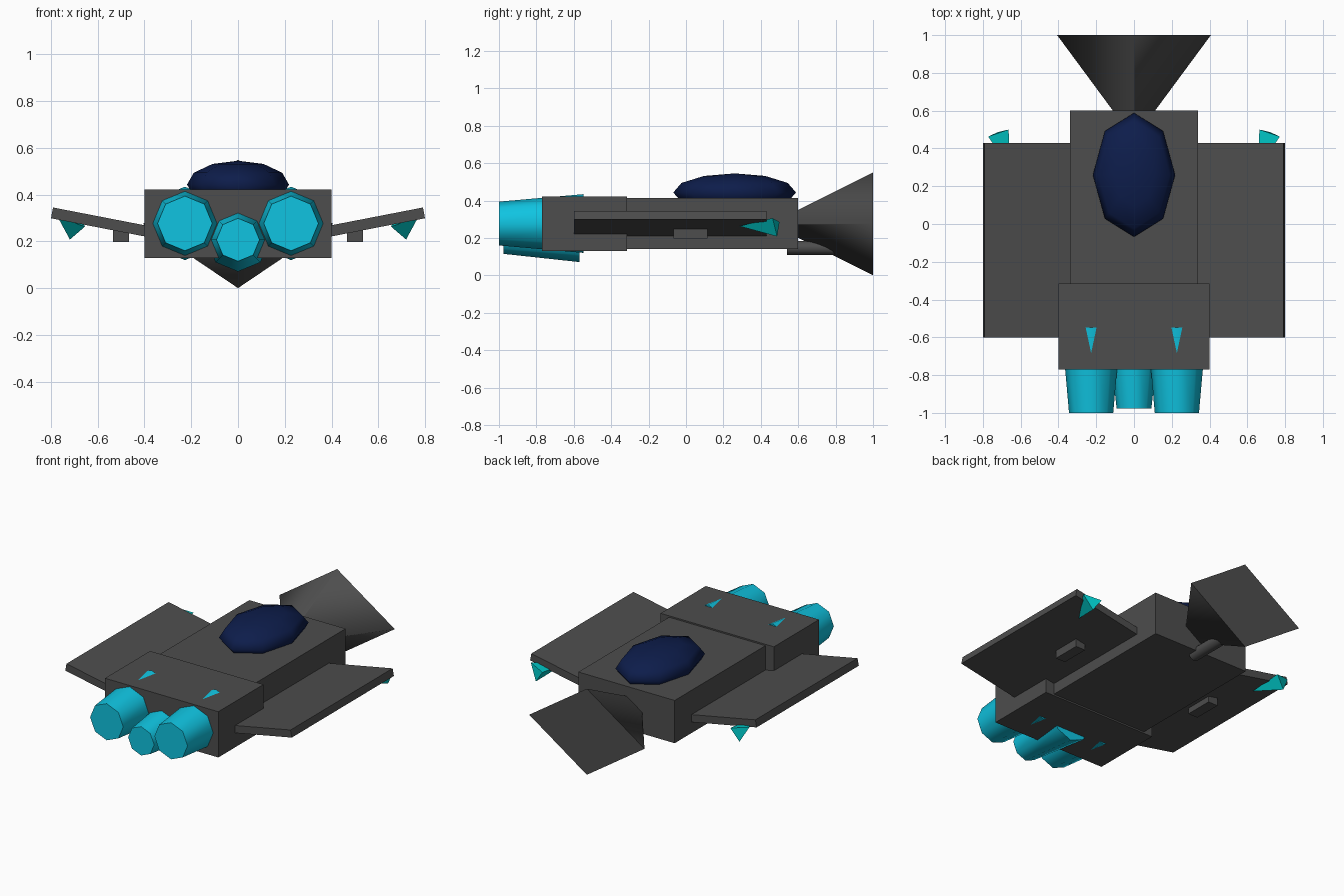
import bpy, bmesh, math
from mathutils import Matrix, Vector

if "Cube" in bpy.data.objects:
    bpy.data.objects.remove(bpy.data.objects["Cube"])


def material(name, rgb):
    m = bpy.data.materials.new(name)
    m.diffuse_color = (*rgb, 1)
    m.use_nodes = True
    m.node_tree.nodes["Principled BSDF"].inputs["Base Color"].default_value = m.diffuse_color
    return m


HULL = material("charcoal", (0.075, 0.075, 0.075))
CYAN = material("cyan", (0.005, 0.55, 0.75))
TEAL = material("teal", (0.0, 0.6, 0.6))
GLASS = material("navy_glass", (0.004, 0.012, 0.07))


def finish(name, bm, mat, smooth_if=None):
    bmesh.ops.recalc_face_normals(bm, faces=bm.faces)
    if smooth_if:
        for f in bm.faces:
            f.smooth = smooth_if(f)
    me = bpy.data.meshes.new(name)
    bm.to_mesh(me)
    bm.free()
    me.materials.append(mat)
    ob = bpy.data.objects.new(name, me)
    bpy.context.collection.objects.link(ob)
    return ob


def box(name, lo, hi, mat=HULL):
    lo, hi = Vector(lo), Vector(hi)
    bm = bmesh.new()
    bmesh.ops.create_cube(bm, size=1, matrix=Matrix.Translation((lo + hi) / 2)
                          @ Matrix.Diagonal((*(hi - lo), 1)))
    return finish(name, bm, mat)


def frustum(name, x, z, y0, r0, y1, r1, sides, mat, squash=1.0):
    """Tapered tube along y, with corners on the x and z axes."""
    bm = bmesh.new()
    rings = []
    for y, r in ((y0, r0), (y1, r1)):
        ring = []
        for i in range(sides):
            a = math.tau * i / sides
            ring.append(bm.verts.new((x + r * math.cos(a), y,
                                      z + r * squash * math.sin(a))))
        bm.faces.new(ring)
        rings.append(ring)
    a, b = rings
    for i in range(sides):
        j = (i + 1) % sides
        bm.faces.new((a[i], a[j], b[j], b[i]))
    # smooth sides, flat end caps
    return finish(name, bm, mat, lambda f: abs(f.normal.y) < 0.95)


# Hull blocks
box("main_hull", (-0.34, -0.35, 0.14), (0.34, 0.60, 0.413))
box("engine_block", (-0.40, -0.77, 0.13), (0.40, -0.315, 0.422))

# Flared four-sided horn and the short rod below it
frustum("flared_horn", 0, 0.275, 0.46, 0.008, 1.0, 0.407, 4, HULL, squash=0.675)
frustum("lower_rod", 0, 0.147, 0.54, 0.037, 0.80, 0.037, 12, HULL)

# Cockpit canopy
bm = bmesh.new()
bmesh.ops.create_uvsphere(bm, u_segments=8, v_segments=6, radius=1,
                          matrix=Matrix.Translation((0, 0.26, 0.443))
                          @ Matrix.Diagonal((0.218, 0.328, 0.102, 1)))
finish("canopy", bm, GLASS, lambda f: True)

# Centre thruster
frustum("centre_thruster", 0, 0.207, -0.977, 0.092, -0.57, 0.136, 8, CYAN)

for side, s in (("right", 1), ("left", -1)):
    # Main thrusters
    frustum(side + "_thruster", s * 0.227, 0.277, -1.0, 0.117, -0.548, 0.157, 8, CYAN)

    # Upswept wing plate
    profile = [(0.33, 0.208), (0.80, 0.299), (0.791, 0.345), (0.321, 0.254)]
    bm = bmesh.new()
    f = bm.faces.new([bm.verts.new((s * x, -0.60, z)) for x, z in profile])
    ext = bmesh.ops.extrude_face_region(bm, geom=[f], use_keep_orig=True)
    bmesh.ops.translate(bm, vec=(0, 1.03, 0), verts=[
        v for v in ext["geom"] if isinstance(v, bmesh.types.BMVert)])
    finish(side + "_wing", bm, HULL)

    # Pod under the wing
    x0, x1 = sorted((s * 0.466, s * 0.534))
    box(side + "_wing_pod", (x0, -0.066, 0.197), (x1, 0.115, 0.248))

    # Three-sided wingtip cone
    bm = bmesh.new()
    tip = bm.verts.new((s * 0.655, 0.285, 0.263))
    base = [bm.verts.new((s * x, y, z)) for x, y, z in
            ((0.664, 0.50, 0.285), (0.772, 0.463, 0.306), (0.719, 0.487, 0.208))]
    bm.faces.new(base)
    for i in range(3):
        bm.faces.new((base[i], base[(i + 1) % 3], tip))
    finish(side + "_wingtip_cone", bm, TEAL)
